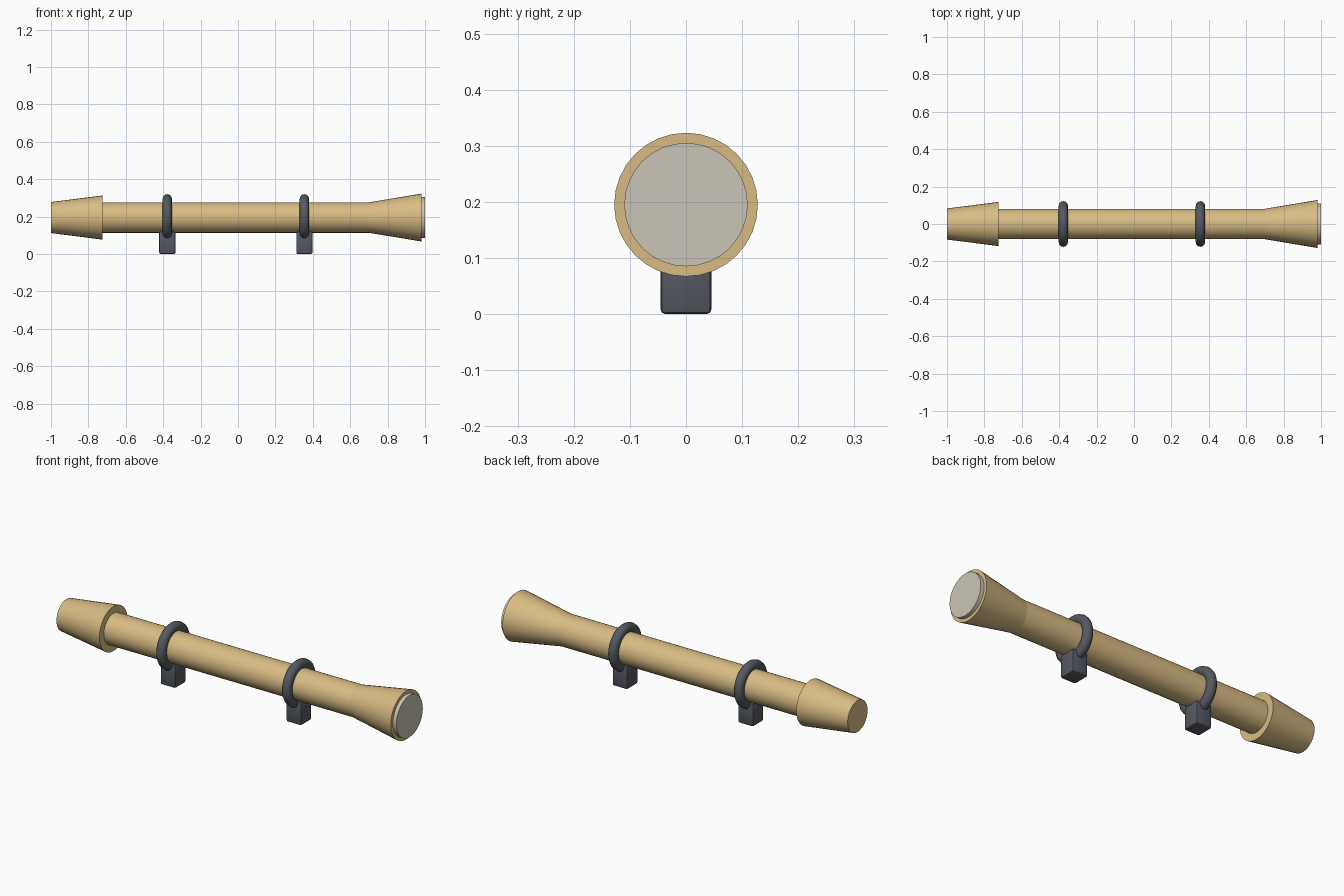
import bpy
import bmesh
from math import radians, pi
from mathutils import Matrix

cube = bpy.data.objects.get("Cube")
if cube:
    bpy.data.objects.remove(cube, do_unlink=True)

AXIS_Z = 0.195
SIDES = 32


def material(name, color):
    mat = bpy.data.materials.new(name)
    mat.use_nodes = True
    mat.diffuse_color = (*color, 1)
    mat.node_tree.nodes["Principled BSDF"].inputs["Base Color"].default_value = (*color, 1)
    return mat


tan = material("tan body", (0.69, 0.5, 0.23))
dark = material("dark mount", (0.09, 0.1, 0.12))
glass = material("pale lens", (0.6, 0.56, 0.48))


def finish(obj, name, mat, angle=30):
    obj.name = obj.data.name = name
    obj.data.materials.append(mat)
    bpy.ops.object.shade_smooth_by_angle(angle=radians(angle))
    return obj


def tapered(name, x0, x1, r0, r1, mat):
    """Capped cone frustum lying along x."""
    bpy.ops.mesh.primitive_cone_add(vertices=SIDES, radius1=r0, radius2=r1, depth=x1 - x0)
    obj = bpy.context.object
    obj.data.transform(Matrix.Rotation(pi / 2, 4, "Y"))
    obj.location = ((x0 + x1) / 2, 0, AXIS_Z)
    return finish(obj, name, mat)


# Sight body: eyepiece, tube, flared bell and lens
tapered("eyepiece", -1, -0.725, 0.083, 0.118, tan)
tapered("main_tube", -0.8, 0.72, 0.0815, 0.0815, tan)
tapered("objective_bell", 0.7, 0.98, 0.0815, 0.128, tan)
tapered("front_lens", 0.96, 1, 0.11, 0.11, glass)

# Two mounts, each a ring on a bevelled foot
for label, x in (("rear", -0.378), ("front", 0.355)):
    bpy.ops.mesh.primitive_torus_add(major_radius=0.097, minor_radius=0.025,
                                     major_segments=SIDES, minor_segments=12,
                                     location=(x, 0, AXIS_Z + 0.003))
    ring = bpy.context.object
    ring.data.transform(Matrix.Rotation(pi / 2, 4, "Y"))
    finish(ring, label + "_mount_ring", dark, 40)

    bpy.ops.mesh.primitive_cube_add(size=1, location=(x, 0, 0.06))
    foot = bpy.context.object
    foot.data.transform(Matrix.Diagonal((0.087, 0.09, 0.12, 1)))
    bm = bmesh.new()
    bm.from_mesh(foot.data)
    bmesh.ops.bevel(bm, geom=bm.edges[:], offset=0.008, segments=2,
                    profile=0.5, affect="EDGES")
    bm.to_mesh(foot.data)
    bm.free()
    finish(foot, label + "_mount_foot", dark)
